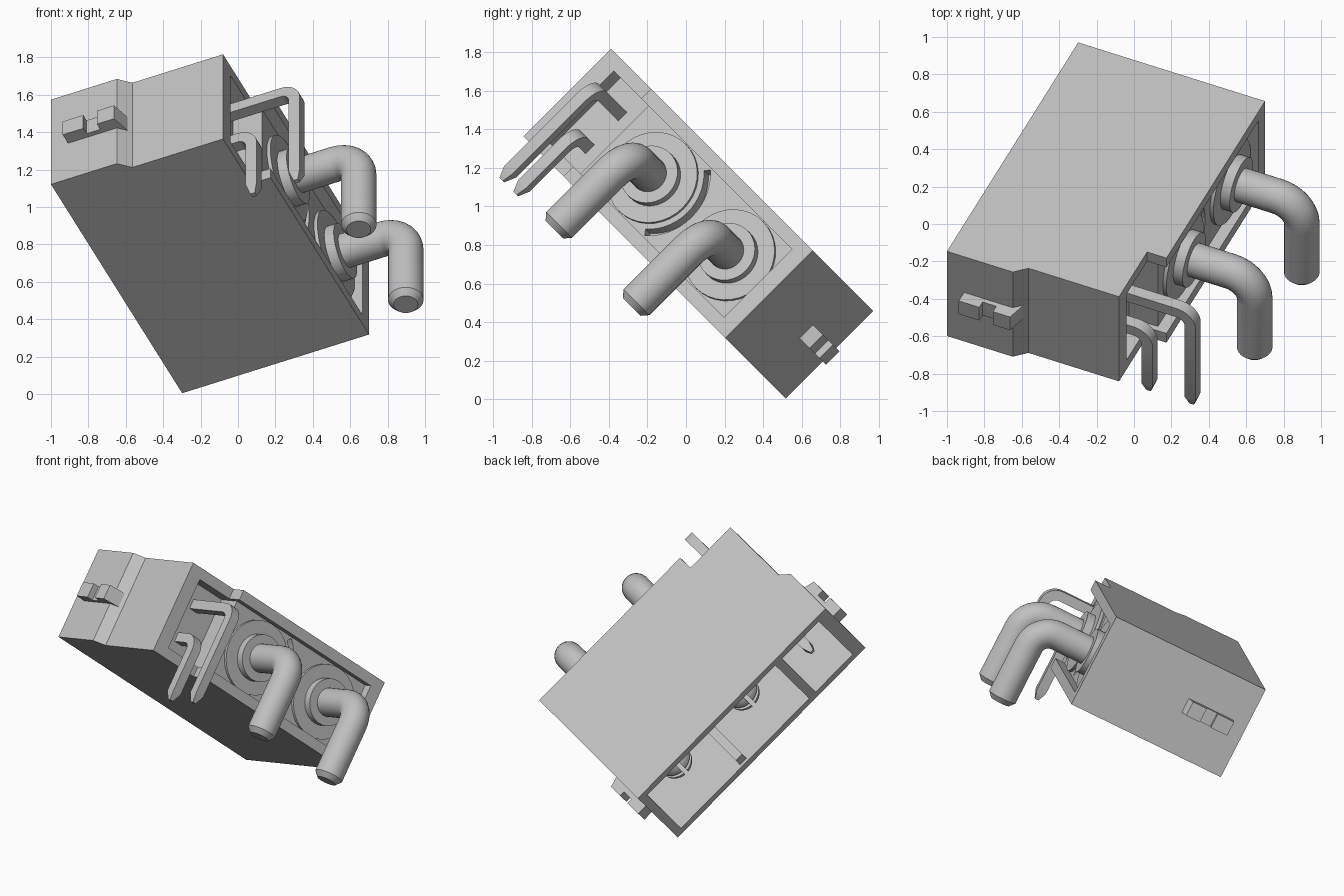
import bpy, bmesh, math
from mathutils import Matrix, Vector

if "Cube" in bpy.data.objects:
    bpy.data.objects.remove(bpy.data.objects["Cube"])

# Tilted local frame: u runs along the housing, v from solder side to mating side, w through its thickness
S, C, H = 0.406, 0.914, math.sqrt(0.5)
FRAME = Matrix(((S, -C, 0, -0.08), (C * H, S * H, H, -0.615),
                (-C * H, -S * H, H, 1.59), (0, 0, 0, 1)))

grey = bpy.data.materials.new("plain grey")
grey.use_nodes = True
grey.diffuse_color = (0.53, 0.53, 0.53, 1)
grey.node_tree.nodes["Principled BSDF"].inputs["Base Color"].default_value = grey.diffuse_color


def finish(name, bm, smooth=False):
    bmesh.ops.recalc_face_normals(bm, faces=bm.faces)
    mesh = bpy.data.meshes.new(name)
    bm.to_mesh(mesh)
    bm.free()
    mesh.materials.append(grey)
    ob = bpy.data.objects.new(name, mesh)
    bpy.context.collection.objects.link(ob)
    ob.matrix_world = FRAME
    if smooth:
        activate(ob)
        bpy.ops.object.shade_smooth_by_angle(angle=math.radians(35))
    return ob


def activate(ob):
    bpy.ops.object.select_all(action="DESELECT")
    ob.select_set(True)
    bpy.context.view_layer.objects.active = ob


def prism(name, pts, lo, hi, axis="w", smooth=False):
    """Extrude an outline: (u, v) points along w, or (u, w) points along v."""
    bm = bmesh.new()
    place = (lambda a, b, t: (a, b, t)) if axis == "w" else (lambda a, b, t: (a, t, b))
    face = bm.faces.new([bm.verts.new(place(a, b, lo)) for a, b in pts])
    new = bmesh.ops.extrude_face_region(bm, geom=[face])["geom"]
    bmesh.ops.translate(bm, vec=Vector(place(0, 0, hi - lo)),
                        verts=[g for g in new if isinstance(g, bmesh.types.BMVert)])
    return finish(name, bm, smooth)


def box(name, u, v, w):
    return prism(name, [(u[0], v[0]), (u[1], v[0]), (u[1], v[1]), (u[0], v[1])], *w)


def arc(u, r, a0, a1, n):
    """Points of a circular arc around (u, 0), angles in degrees."""
    steps = [math.radians(a0 + (a1 - a0) * i / n) for i in range(n + 1)]
    return [(u + r * math.cos(t), r * math.sin(t)) for t in steps]


def sweep(name, u, radius, sides, path):
    """Sweep a round or square section along (v, w, heading, scale) stations."""
    bm = bmesh.new()
    rings = []
    for v, w, heading, scale in path:
        ring = []
        for k in range(sides):
            t = 2 * math.pi * (k + 0.5) / sides
            du, dn = radius * scale * math.cos(t), radius * scale * math.sin(t)
            ring.append(bm.verts.new((u + du, v - dn * math.sin(heading), w + dn * math.cos(heading))))
        rings.append(ring)
    for a, b in zip(rings, rings[1:]):
        for k in range(sides):
            j = (k + 1) % sides
            bm.faces.new((a[k], a[j], b[j], b[k]))
    bm.faces.new(rings[0])
    bm.faces.new(rings[-1])
    return finish(name, bm, True)


def bent(base, w0, leg, tip, bend, chamfer, end_scale):
    """Path that leaves the housing, turns a right angle and ends in a taper."""
    path = [(base, w0, 0, 1)]
    for i in range(9):
        t = math.pi / 2 * i / 8
        path.append((leg + bend - bend * math.sin(t), w0 - bend + bend * math.cos(t), t, 1))
    return path + [(leg, tip + chamfer, math.pi / 2, 1), (leg, tip, math.pi / 2, end_scale)]


def cut(target, cutter):
    mod = target.modifiers.new("cut", "BOOLEAN")
    mod.operation, mod.solver, mod.object = "DIFFERENCE", "EXACT", cutter
    bpy.context.view_layer.update()
    activate(target)
    bpy.ops.object.modifier_apply(modifier=mod.name)
    bpy.data.objects.remove(cutter)


# Housing block with a stepped solder side and a flared mating end
END, MATE, BACK, HALF = 1.668, 0.98, -0.113, 0.32
housing = prism("housing", [(0, 0), (0.37, 0), (0.37, BACK), (END, BACK), (END, MATE),
                            (-0.06, MATE), (-0.06, 0.595), (0, 0.53)], -HALF, HALF)
POWER = (0.71, 1.33)

# Shallow recess on the solder side, deeper around the signal pins
cut(housing, box("recess_cutter", (0.1, 1.58), (-0.3, -0.05), (-0.25, 0.25)))
cut(housing, box("signal_recess_cutter", (0.1, 0.4), (-0.3, 0.12), (-0.25, 0.25)))
groove = arc(POWER[0], 0.31, -51, 51, 14) + arc(POWER[0], 0.275, 51, -51, 14)
cut(housing, prism("groove_cutter", groove, -0.3, 0.03, "v"))

# Mating cavities
cut(housing, box("power_cavity_cutter", (0.43, 1.61), (0.25, 1.2), (-0.27, 0.27)))
cut(housing, box("signal_cavity_cutter", (0.03, 0.37), (0.3, 1.2), (-0.27, 0.27)))
box("key_rib", (0.99, 1.05), (0.25, 0.96), (-0.29, -0.2))

# Latch tabs, each notched in the middle, on both ends
for name, base, out in (("near_latch_tab", -0.02, -0.13), ("far_latch_tab", END - 0.02, END + 0.07)):
    low = base + (out - base) * 0.6
    prism(name, [(base, 0.55), (out, 0.58), (out, 0.68), (low, 0.68), (low, 0.76),
                 (out, 0.76), (out, 0.88), (base, 0.88)], -0.05, 0.05)

# Power contacts: boss, collar, bent solder tail and a slotted domed tip
for n, u in enumerate(POWER, 1):
    prism(f"boss_{n}", arc(u, 0.245, 0, 350, 35), -0.07, 0, "v", True)
    prism(f"collar_{n}", arc(u, 0.155, 0, 350, 35), -0.125, -0.04, "v", True)
    sweep(f"power_tail_{n}", u, 0.095, 32, bent(0.1, 0, -0.478, -0.55, 0.14, 0.035, 0.68))
    dome = [(0.2, 0, 0, 1)]
    for i in range(9):
        t = math.pi / 2 * i / 9
        dome.append((0.76 + 0.11 * math.sin(t), 0, 0, math.cos(t)))
    tip = sweep(f"power_tip_{n}", u, 0.115, 32, dome)
    cut(tip, box("slot_cutter", (u - 0.014, u + 0.014), (0.5, 1), (-0.2, 0.2)))
    cut(tip, box("slot_cutter", (u - 0.2, u + 0.2), (0.5, 1), (-0.014, 0.014)))

# Signal contacts: square pins bent down, straight blades in the cavity
for n, w, leg in ((1, 0.115, -0.327), (2, -0.125, -0.075)):
    sweep(f"signal_tail_{n}", 0.233, 0.046, 4, bent(0.2, w, leg, -0.56, 0.08, 0.06, 0.4))
    sweep(f"signal_blade_{n}", 0.2, 0.046, 4, [(0.25, w, 0, 1), (0.78, w, 0, 1), (0.84, w, 0, 0.4)])
